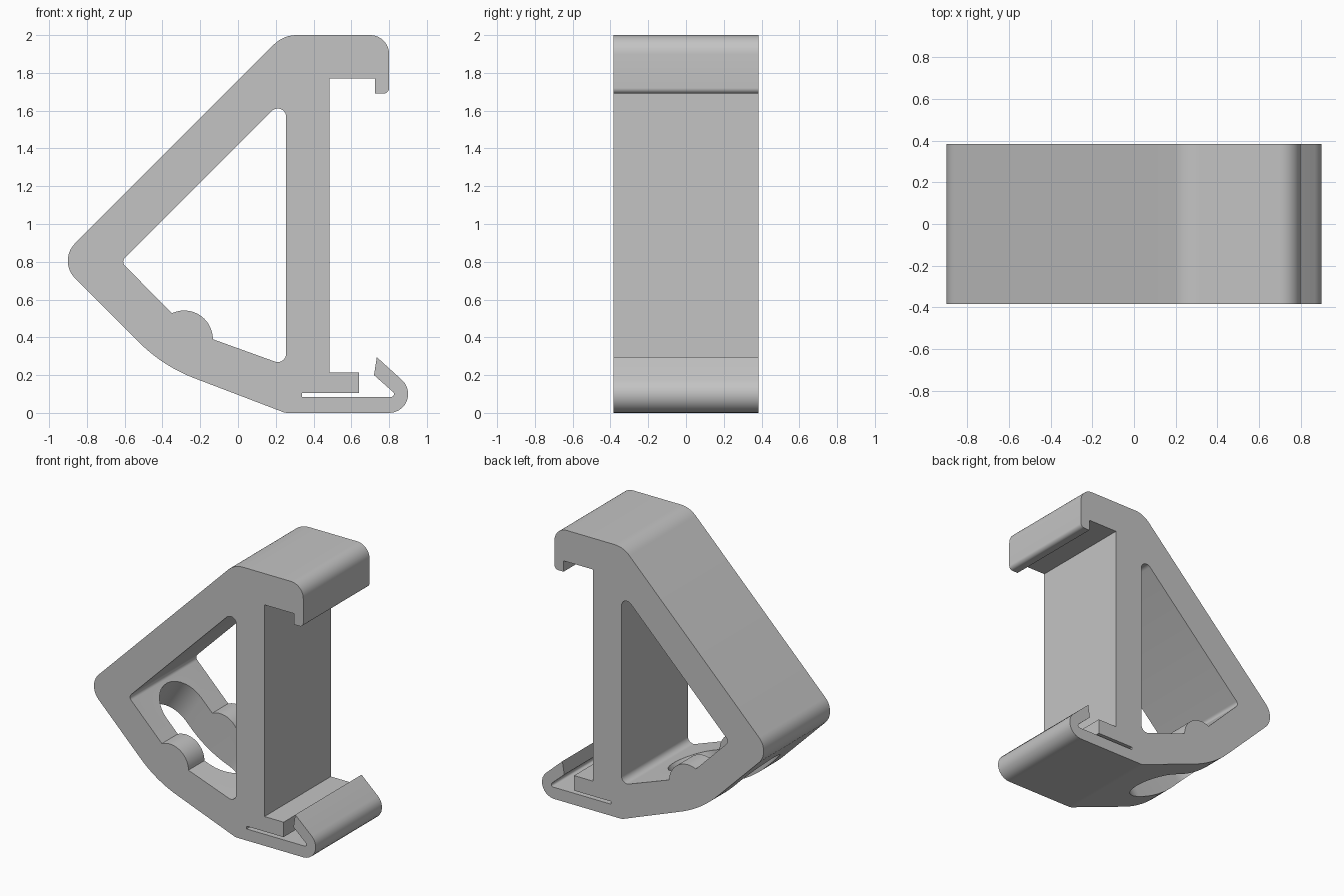
import bpy, bmesh, math
from mathutils import Vector

cube = bpy.data.objects.get("Cube")
if cube:
    bpy.data.objects.remove(cube, do_unlink=True)

grey = bpy.data.materials.new("plain grey")
grey.use_nodes = True
colour = (0.55, 0.55, 0.55, 1)
grey.diffuse_color = colour
grey.node_tree.nodes["Principled BSDF"].inputs["Base Color"].default_value = colour

HALF_WIDTH = 0.385


def arc(cx, cy, r, start, end, steps):
    angles = [math.radians(start + (end - start) * i / steps) for i in range(steps + 1)]
    return [Vector((cx + r * math.cos(a), cy + r * math.sin(a))) for a in angles]


def rounded(corners, steps=10):
    """Turn (x, z, radius) corners into an outline with filleted corners."""
    out = []
    for i, (x, z, r) in enumerate(corners):
        p = Vector((x, z))
        if r == 0:
            out.append(p)
            continue
        a = (Vector(corners[i - 1][:2]) - p).normalized()
        b = (Vector(corners[(i + 1) % len(corners)][:2]) - p).normalized()
        half = a.angle(b) / 2
        centre = p + (a + b).normalized() * (r / math.sin(half))
        reach = r / math.tan(half)
        s, e = p + a * reach - centre, p + b * reach - centre
        start = math.atan2(s.y, s.x)
        turn = (math.atan2(e.y, e.x) - start + math.pi) % (2 * math.pi) - math.pi
        out += arc(*centre, r, math.degrees(start), math.degrees(start + turn), steps)
    return out


def prism(name, outline, low, high, origin=(0, 0, 0), u=(1, 0, 0), v=(0, 0, 1)):
    """Extrude a flat outline along the direction square to u and v."""
    origin, u, v = Vector(origin), Vector(u), Vector(v)
    w = v.cross(u)
    bm = bmesh.new()
    face = bm.faces.new([bm.verts.new(origin + u * p.x + v * p.y + w * low) for p in outline])
    moved = bmesh.ops.extrude_face_region(bm, geom=[face])["geom"]
    bmesh.ops.translate(bm, vec=w * (high - low),
                        verts=[g for g in moved if isinstance(g, bmesh.types.BMVert)])
    bmesh.ops.recalc_face_normals(bm, faces=bm.faces)
    mesh = bpy.data.meshes.new(name)
    bm.to_mesh(mesh)
    bm.free()
    mesh.materials.append(grey)
    obj = bpy.data.objects.new(name, mesh)
    bpy.context.collection.objects.link(obj)
    return obj


# Bracket outline: top hook, rail seat, spring latch, curved sloping back
body = prism("clip_bracket", rounded([
    (0.24, 2, 0.17), (0.8, 2, 0.1), (0.8, 1.69, 0.03), (0.725, 1.69, 0),
    (0.725, 1.77, 0), (0.485, 1.77, 0), (0.485, 0.215, 0), (0.64, 0.215, 0),
    (0.64, 0.105, 0), (0.34, 0.105, 0), (0.34, 0.085, 0), (0.85, 0.085, 0.015),
    (0.72, 0.2, 0), (0.735, 0.295, 0), (1.06, 0, 0.1), (0.25, 0, 0.08),
    (-0.397, 0.247, 0.83), (-0.955, 0.805, 0.13)]), -HALF_WIDTH, HALF_WIDTH)

# Triangular window with a round boss left standing on its floor
boss = [(p.x, p.y, 0) for p in arc(-0.285, 0.39, 0.152, 115, 0, 20)]
window = prism("window_cutter", rounded([
    (0.255, 0.25, 0.045), (0.255, 1.675, 0.045), (-0.62, 0.8, 0.03)] + boss), -1, 1)

# Long strap slot through the sloping wall and the boss
tilt = math.radians(32.5)
along = (math.cos(tilt), 0, -math.sin(tilt))
slot_outline = arc(0.21, 0, 0.2, -90, 90, 24) + arc(-0.21, 0, 0.2, 90, 270, 24)
slot = prism("slot_cutter", slot_outline, -0.4, 0.25, (-0.317, 0, 0.413), along, (0, 1, 0))
# Keep the long end of the cutter on the outer side of the wall
if sum((v.co.z for v in slot.data.vertices)) / len(slot.data.vertices) > 0.413:
    bpy.data.objects.remove(slot, do_unlink=True)
    slot = prism("slot_cutter", slot_outline, -0.25, 0.4, (-0.317, 0, 0.413), along, (0, 1, 0))

bpy.context.view_layer.objects.active = body
for cutter in (window, slot):
    cut = body.modifiers.new(cutter.name, "BOOLEAN")
    cut.operation = "DIFFERENCE"
    cut.solver = "EXACT"
    cut.object = cutter
    bpy.ops.object.modifier_apply(modifier=cut.name)
    bpy.data.objects.remove(cutter, do_unlink=True)

bpy.ops.object.select_all(action="DESELECT")
body.select_set(True)
bpy.ops.object.shade_smooth_by_angle(angle=math.radians(25))
